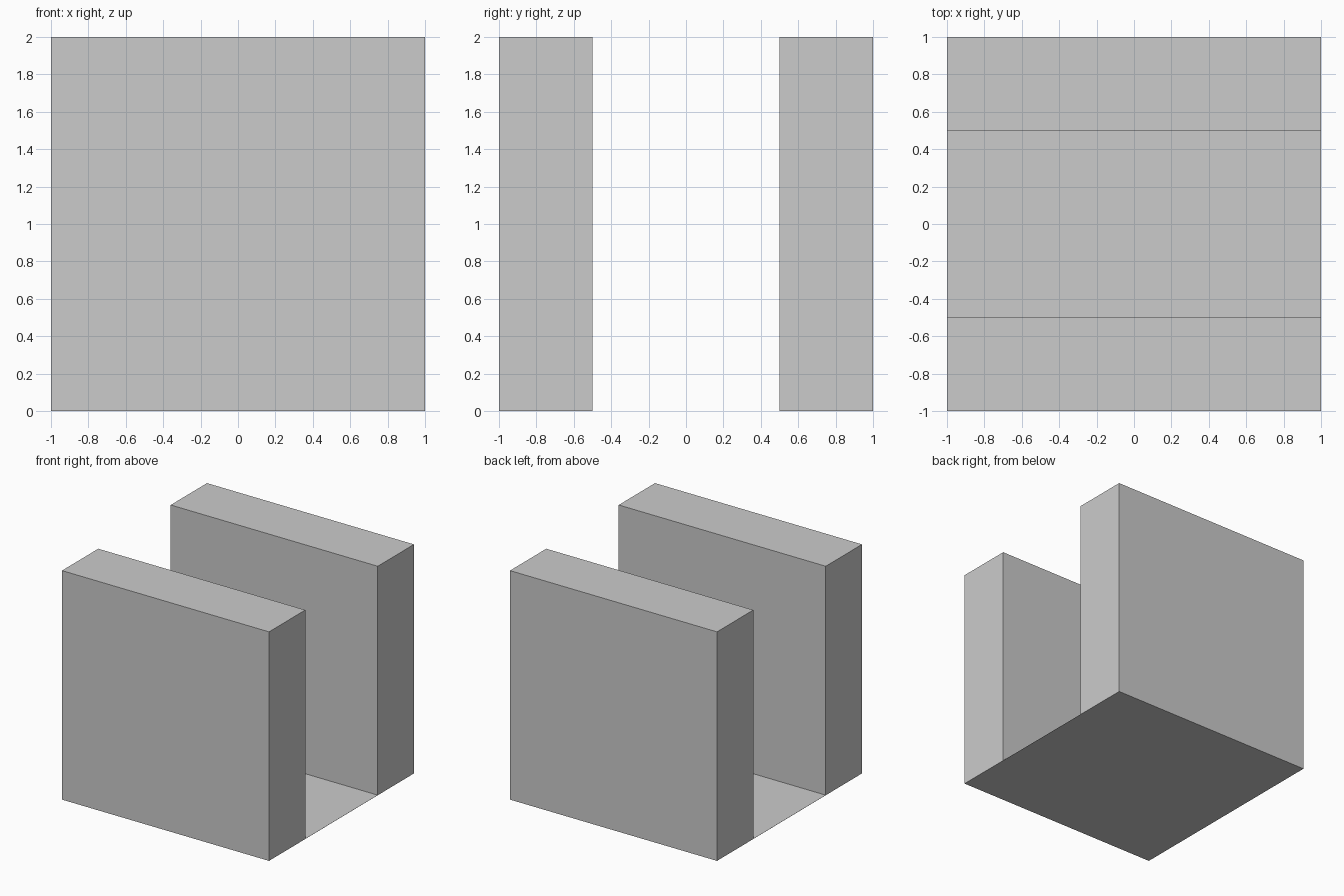
import bpy
import bmesh

if "Cube" in bpy.data.objects:
    bpy.data.objects.remove(bpy.data.objects["Cube"])

HALF = 1.0      # half width and depth
INNER = 0.5     # half width of the channel
HEIGHT = 2.0
FLOOR = 0.001   # paper-thin channel floor

# U-shaped channel: side profile (y, z) extruded along x
right = [(HALF, 0), (HALF, HEIGHT), (INNER, HEIGHT), (INNER, FLOOR)]
profile = right + [(-y, z) for y, z in reversed(right)]

bm = bmesh.new()
end = bm.faces.new([bm.verts.new((-HALF, y, z)) for y, z in profile])
extruded = bmesh.ops.extrude_face_region(bm, geom=[end], use_keep_orig=True)
moved = [g for g in extruded["geom"] if isinstance(g, bmesh.types.BMVert)]
bmesh.ops.translate(bm, verts=moved, vec=(2 * HALF, 0, 0))
bmesh.ops.recalc_face_normals(bm, faces=bm.faces)

mesh = bpy.data.meshes.new("channel_block")
bm.to_mesh(mesh)
bm.free()
bpy.context.collection.objects.link(bpy.data.objects.new("channel_block", mesh))
